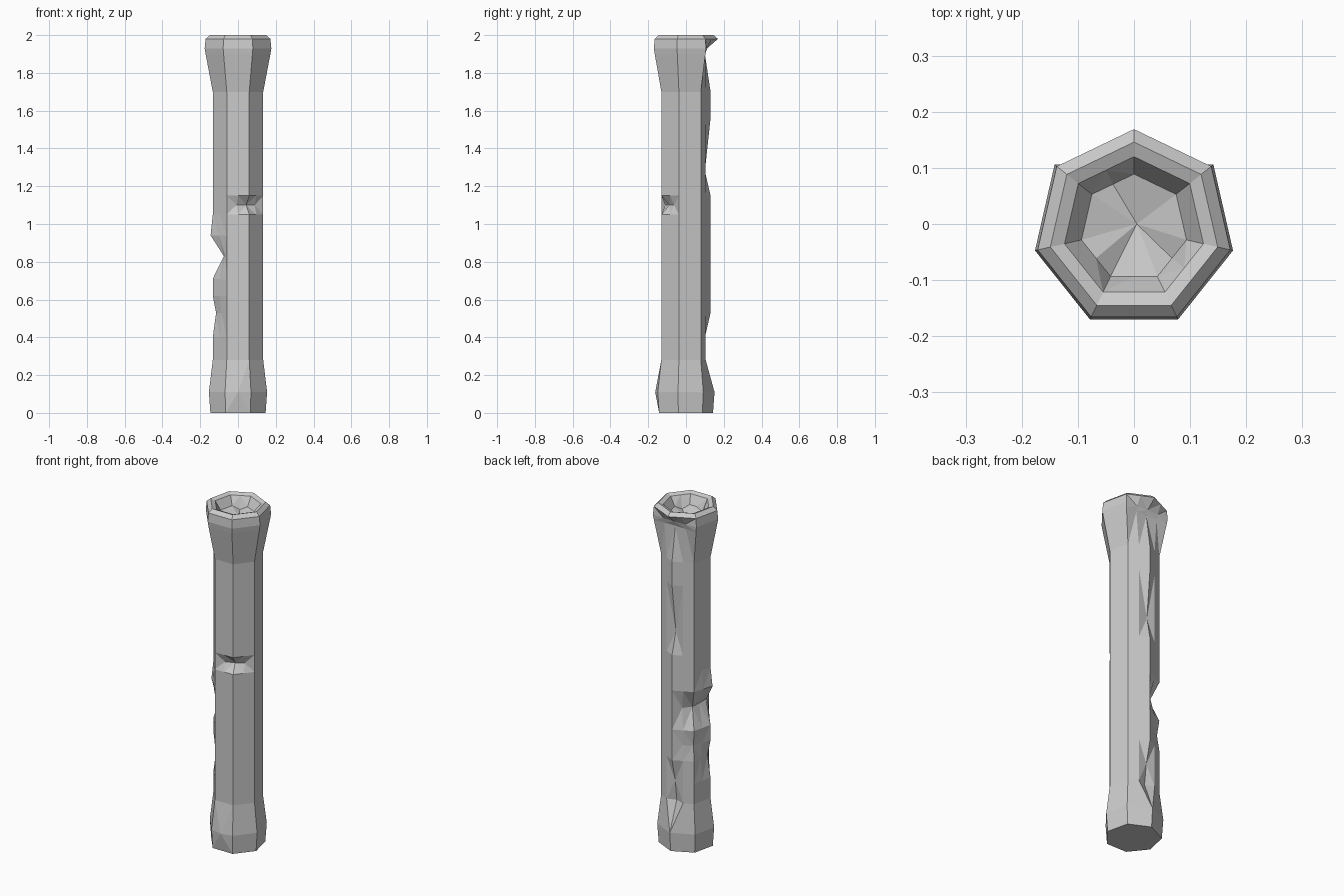
import bpy, bmesh, math

cube = bpy.data.objects.get("Cube")
if cube:
    bpy.data.objects.remove(cube, do_unlink=True)

SIDES = 7
CENTRE_Y = -0.007
SHAFT = 0.137

# Stone colour
stone = bpy.data.materials.new("grey_stone")
stone.use_nodes = True
colour = (0.6, 0.6, 0.6, 1)
stone.diffuse_color = colour
stone.node_tree.nodes["Principled BSDF"].inputs["Base Color"].default_value = colour

# Profile: flared foot, straight shaft, flared head, rim and hollow (radius, height)
shaft_levels = (0.28, 0.4, 0.53, 0.62, 0.71, 0.83, 0.94, 1.05, 1.1, 1.15, 1.28, 1.56, 1.7)
profile = [(0.15, 0), (0.158, 0.11)]
profile += [(SHAFT, z) for z in shaft_levels]
profile += [(0.176, 1.9), (0.181, 1.93), (0.176, 1.98), (0.153, 2.0), (0.127, 1.99), (0.096, 1.94)]

# Corners, counted counter-clockwise from the back
BACK, BACK_RIGHT, RIGHT, FRONT_RIGHT, FRONT_LEFT = range(5)

# Broad chips reach the neighbouring corners: (height, corner) -> x, y
broad_chips = {
    (0.53, RIGHT): (-0.116, -0.035),
    (0.62, BACK_RIGHT): (-0.098, 0.07),
    (0.83, BACK_RIGHT): (-0.07, 0.04),
    (0.83, RIGHT): (-0.075, -0.08),
    (0.94, RIGHT): (-0.145, -0.04),
    (1.1, FRONT_LEFT): (0.043, -0.089),
    (1.9, BACK): (0, 0.1),
    (1.93, BACK): (0, 0.112),
}
# Narrow chips stay close to one corner
narrow_chips = {
    (0.28, BACK): (0, 0.086),
    (0.4, BACK): (0, 0.1),
    (1.28, BACK): (-0.004, 0.1),
}


def corner(radius, k):
    a = math.pi / 2 + math.tau * k / SIDES
    return (radius * math.cos(a), CENTRE_Y + radius * math.sin(a))


def ring_points(radius, z):
    """Corners and side middles of one chipped ring."""
    plain = [corner(radius, k) for k in range(SIDES)]
    worn = [broad_chips.get((z, k), p) for k, p in enumerate(plain)]
    points = []
    for k in range(SIDES):
        p, q = worn[k], worn[(k + 1) % SIDES]
        middle = ((p[0] + q[0]) / 2, (p[1] + q[1]) / 2)
        if z == 0.11 and k == FRONT_RIGHT:
            middle = (0, -0.163)  # bulge on the foot
        points += [narrow_chips.get((z, k), p), middle]
    return points


# Build the pillar ring by ring
bm = bmesh.new()
rings = [[bm.verts.new((x, y, z)) for x, y in ring_points(r, z)] for r, z in profile]
count = 2 * SIDES
for low, high in zip(rings, rings[1:]):
    for i in range(count):
        j = (i + 1) % count
        bm.faces.new((low[i], low[j], high[j], high[i]))
bm.faces.new(rings[0][::-1])

# Rough floor of the hollow
floor = bm.verts.new((0.005, 0.0, 1.915))
for i in range(count):
    bm.faces.new((rings[-1][i], rings[-1][(i + 1) % count], floor))
for i in (1, 6, 9):
    rings[-1][i].co.z -= 0.02

bmesh.ops.recalc_face_normals(bm, faces=bm.faces)
bmesh.ops.triangulate(bm, faces=bm.faces, quad_method="SHORT_EDGE")
mesh = bpy.data.meshes.new("worn_pillar")
bm.to_mesh(mesh)
bm.free()
mesh.materials.append(stone)
pillar = bpy.data.objects.new("worn_pillar", mesh)
bpy.context.collection.objects.link(pillar)
